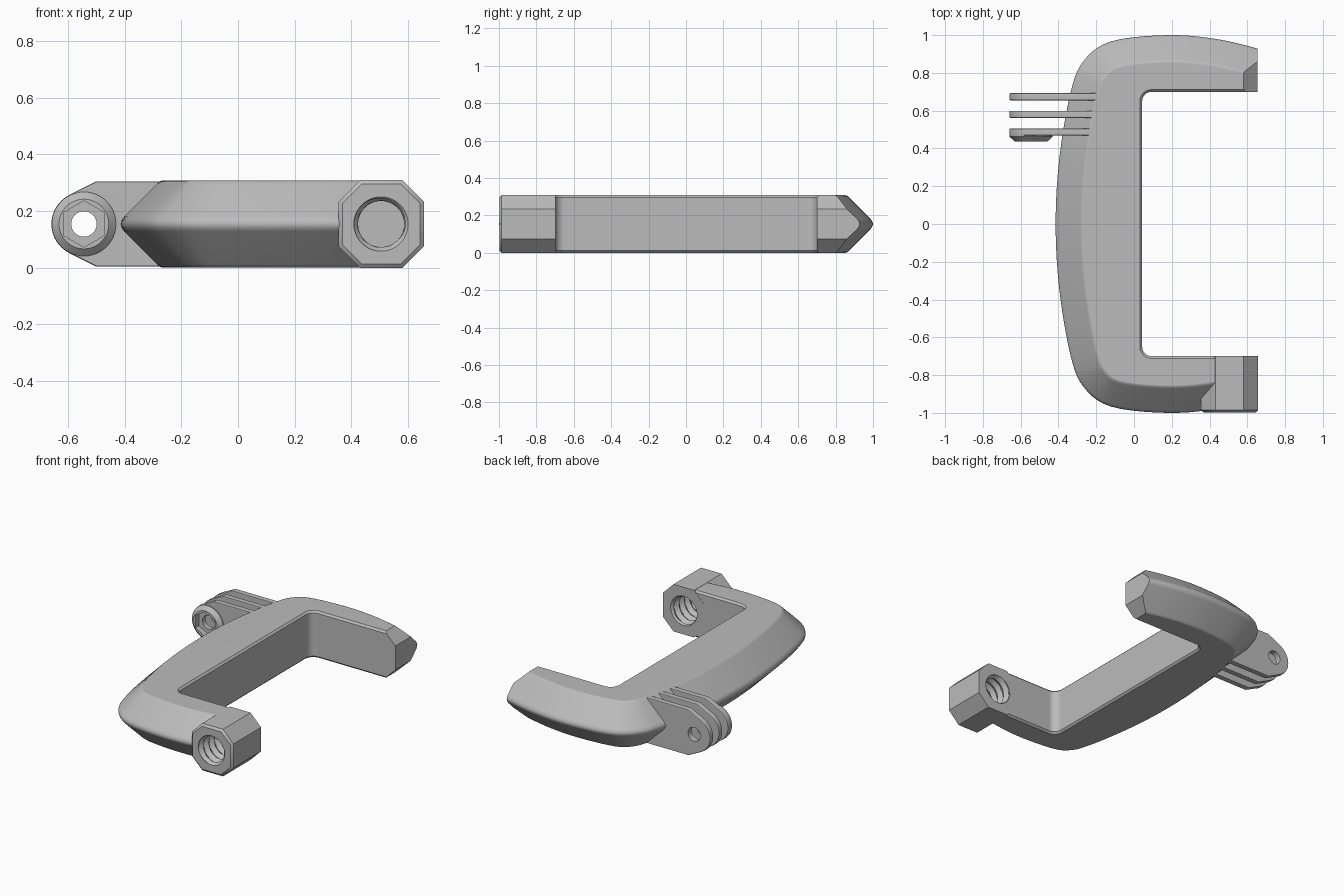
import bpy, bmesh, math
from mathutils import Vector

if "Cube" in bpy.data.objects:
    bpy.data.objects.remove(bpy.data.objects["Cube"])

H = 0.308          # frame height
MID = H / 2        # ridge height
END = 0.655        # arm tips
FACE, BACK = -0.998, -0.699   # threaded block depth range

grey = bpy.data.materials.new("plain_grey")
grey.use_nodes = True
grey.diffuse_color = (0.5, 0.5, 0.5, 1)
grey.node_tree.nodes["Principled BSDF"].inputs["Base Color"].default_value = grey.diffuse_color


def loft(name, rings):
    """Solid skinned through closed rings and capped."""
    bm = bmesh.new()
    rows = [[bm.verts.new(p) for p in ring] for ring in rings]
    n = len(rows[0])
    for a, b in zip(rows, rows[1:]):
        for i in range(n):
            j = (i + 1) % n
            bm.faces.new((a[i], a[j], b[j], b[i]))
    bm.faces.new(rows[0][::-1])
    bm.faces.new(rows[-1])
    bmesh.ops.recalc_face_normals(bm, faces=bm.faces[:])
    mesh = bpy.data.meshes.new(name)
    bm.to_mesh(mesh)
    bm.free()
    obj = bpy.data.objects.new(name, mesh)
    bpy.context.collection.objects.link(obj)
    mesh.materials.append(grey)
    return obj


def prism(name, profile, y0, y1):
    """Side profile (x, z) extruded along y."""
    return loft(name, [[Vector((x, y, z)) for x, z in profile] for y in (y0, y1)])


def activate(obj):
    bpy.ops.object.select_all(action='DESELECT')
    obj.select_set(True)
    bpy.context.view_layer.objects.active = obj


def combine(obj, tool, operation):
    """Apply a boolean and remove the tool."""
    activate(obj)
    mod = obj.modifiers.new("combine", 'BOOLEAN')
    mod.operation, mod.solver, mod.object = operation, 'EXACT', tool
    bpy.ops.object.modifier_apply(modifier=mod.name)
    bpy.data.objects.remove(tool)


def circle(cx, cz, r, y, n, turn=0.0):
    return [Vector((cx + r * math.cos(turn + math.tau * i / n), y,
                    cz + r * math.sin(turn + math.tau * i / n))) for i in range(n)]


def smooth_path(keys, steps=5):
    """Catmull-Rom curve through the key points."""
    pts = []
    k = [keys[0] * 2 - keys[1]] + keys + [keys[-1] * 2 - keys[-2]]
    for a, b, c, d in zip(k, k[1:], k[2:], k[3:]):
        for s in range(steps):
            t = s / steps
            pts.append(0.5 * (2 * b + (c - a) * t + (2 * a - 5 * b + 4 * c - d) * t ** 2
                              + (3 * b - a - 3 * c + d) * t ** 3))
    return pts + [keys[-1]]


# C-shaped frame: curved ridge outside, straight jaw opening inside
half = [Vector(p) for p in ((-0.415, 0), (-0.395, 0.35), (-0.335, 0.7), (-0.265, 0.865),
                            (-0.12, 0.967), (0.18, 1.0), (0.45, 0.977), (0.72, 0.912))]
outer = smooth_path([Vector((p.x, -p.y)) for p in half[:0:-1]] + half)


def outer_ring(inset):
    ring = []
    for i, p in enumerate(outer):
        t = (outer[min(i + 1, len(outer) - 1)] - outer[max(i - 1, 0)]).normalized()
        ring.append(p + Vector((t.y, -t.x)) * inset)
    return ring


def inner_ring(inset):
    upper = [Vector((0.75, 0.70 + inset))]
    for i in range(7):
        a = math.pi / 2 * (1 + i / 6)
        upper.append(Vector((0.093, 0.65)) + Vector((math.cos(a), math.sin(a))) * (0.05 + inset))
    return upper + [Vector((p.x, -p.y)) for p in reversed(upper)]


lower = [(0, 0.147, 0.012), (0.004, 0.137, 0.008), (0.012, 0.128, 0),
         (0.128, 0.012, 0), (0.142, 0.003, 0)]
levels = lower + [(MID, 0, 0)] + [(H - z, o, i) for z, o, i in reversed(lower)]
frame = loft("frame", [[Vector((p.x, p.y, z)) for p in outer_ring(o) + inner_ring(i)]
                       for z, o, i in levels])

# Bevelled arm tips: keep only what lies inside a pointed envelope
slope = END - 0.075 - 0.5
envelope = [(-1, -0.5), (slope, -0.5), (END, 0.075),
            (END, H - 0.075), (slope, H + 0.5), (-1, H + 0.5)]
combine(frame, prism("tip_envelope", envelope, -1.2, 1.2), 'INTERSECT')


# Octagonal block on the front arm
def octagon(y, inset):
    w, h, c = 0.151 - inset, MID + 0.001 - inset, 0.076 - 0.586 * inset
    corner = [(w, h - c), (w - c, h)]
    quad = corner + [(-x, z) for x, z in reversed(corner)]
    return [Vector((0.506 + x, y, MID + z)) for x, z in quad + [(-x, -z) for x, z in quad]]


block = loft("threaded_block", [octagon(FACE, 0.014), octagon(FACE + 0.012, 0), octagon(BACK, 0)])
combine(frame, block, 'UNION')

# Helical thread cut through the block, countersunk at both mouths
PITCH, SEG, ROWS = 0.055, 48, 66
thread = []
for k in range(ROWS + 1):
    y = FACE - 0.02 + (BACK - FACE + 0.04) * k / ROWS
    depth = max(0, min(y - FACE, BACK - y))
    ring = []
    for s in range(SEG):
        phase = (y / PITCH + s / SEG) % 1
        r = max(0.081 + 0.021 * (1 - abs(2 * phase - 1)), 0.096 - depth)
        if depth < 0.004:
            r = 0.096
        a = math.tau * s / SEG
        ring.append(Vector((0.506 + r * math.cos(a), y, MID + r * math.sin(a))))
    thread.append(ring)
combine(frame, loft("thread_cutter", thread), 'DIFFERENCE')

# Three hinge fins behind the frame
PX, PR = -0.545, 0.115
side = [(-0.16, 0.003), (-0.16, H - 0.003), (-0.5, H - 0.003)]
side += [(PX + PR * math.cos(math.radians(a)), MID + PR * math.sin(math.radians(a)))
         for a in range(116, 245, 8)]
side += [(-0.5, 0.003)]
parts = [frame]
for name, y in (("front_fin", 0.468), ("middle_fin", 0.561), ("back_fin", 0.655)):
    fin = prism(name, side, y, y + 0.038)
    activate(fin)
    bevel = fin.modifiers.new("soft_edge", 'BEVEL')
    bevel.width, bevel.segments = 0.007, 2
    bevel.limit_method, bevel.angle_limit = 'ANGLE', math.radians(60)
    bpy.ops.object.modifier_apply(modifier=bevel.name)
    if name == "front_fin":
        # Conical boss with a hexagonal nut pocket
        boss = loft("nut_boss", [circle(PX, MID, r, yy, 48)
                                 for r, yy in ((0.088, 0.438), (0.1135, 0.462), (0.1135, 0.485))])
        combine(fin, boss, 'UNION')
        pocket = loft("nut_pocket", [circle(PX, MID, 0.082, yy, 6, math.pi / 2)
                                     for yy in (0.42, 0.474)])
        combine(fin, pocket, 'DIFFERENCE')
    pin = loft("pin_hole", [circle(PX, MID, 0.045, yy, 32) for yy in (y - 0.1, y + 0.1)])
    combine(fin, pin, 'DIFFERENCE')
    parts.append(fin)

# Smooth shading that keeps edges crisp and large faces flat
for obj in parts:
    activate(obj)
    bpy.ops.object.shade_smooth_by_angle(angle=math.radians(30))
    weighted = obj.modifiers.new("flat_faces", 'WEIGHTED_NORMAL')
    weighted.keep_sharp = True
